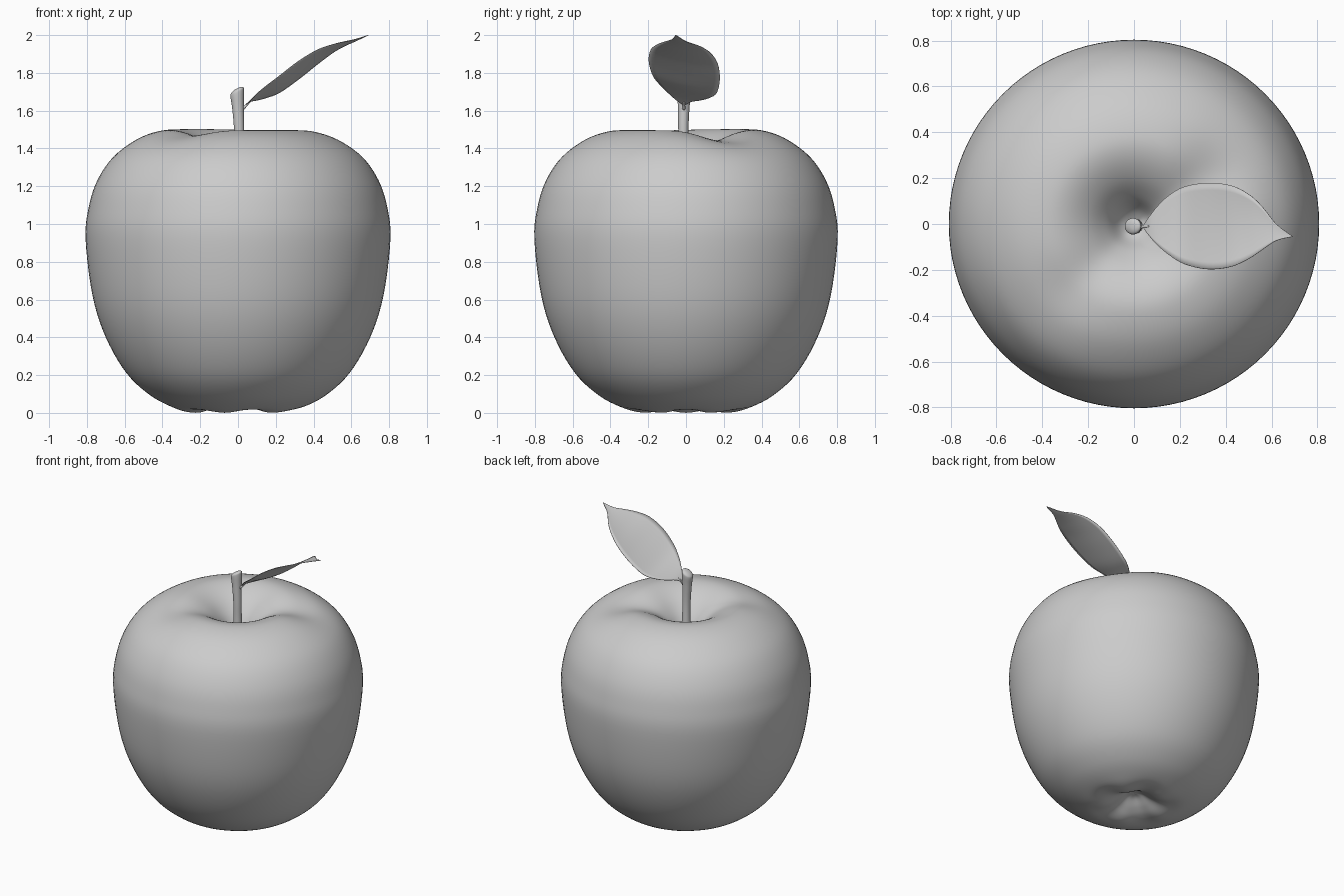
import bpy, bmesh, math
from mathutils import Vector

if "Cube" in bpy.data.objects:
    bpy.data.objects.remove(bpy.data.objects["Cube"])

grey = bpy.data.materials.new("plain grey")
grey.diffuse_color = (0.6, 0.6, 0.6, 1)
grey.use_nodes = True
grey.node_tree.nodes["Principled BSDF"].inputs["Base Color"].default_value = grey.diffuse_color


def spline(pts, steps):
    """Catmull-Rom curve through points of any dimension."""
    p = [pts[0]] + list(pts) + [pts[-1]]
    out = []
    for i in range(1, len(p) - 2):
        for s in range(steps):
            t = s / steps
            out.append([0.5 * (2 * b + (c - a) * t + (2 * a - 5 * b + 4 * c - d) * t * t
                               + (3 * b - a - 3 * c + d) * t ** 3)
                        for a, b, c, d in zip(p[i - 1], p[i], p[i + 1], p[i + 2])])
    out.append(list(pts[-1]))
    return out


def skin(name, rows, closed=True, cap=True):
    """Bridge rows of points into one smooth object."""
    bm = bmesh.new()
    vs = [[bm.verts.new(c) for c in row] for row in rows]
    n = len(rows[0])
    for a, b in zip(vs, vs[1:]):
        for i in range(n if closed else n - 1):
            j = (i + 1) % n
            bm.faces.new((a[i], a[j], b[j], b[i]))
    if cap:
        bm.faces.new(vs[0][::-1])
        bm.faces.new(vs[-1])
    bmesh.ops.remove_doubles(bm, verts=bm.verts, dist=0.0002)
    if closed:
        bmesh.ops.recalc_face_normals(bm, faces=bm.faces)
    me = bpy.data.meshes.new(name)
    bm.to_mesh(me)
    bm.free()
    me.materials.append(grey)
    for f in me.polygons:
        f.use_smooth = True
    ob = bpy.data.objects.new(name, me)
    bpy.context.collection.objects.link(ob)
    return ob


def bump(a, centre, width):
    d = (a - math.radians(centre) + math.pi) % (2 * math.pi) - math.pi
    return math.exp(-(d / math.radians(width)) ** 2)


# Apple body: lathe profile with soft grooves in the shoulder and lobes below
profile = [(0.002, 0.10), (0.05, 0.09), (0.11, 0.05), (0.17, 0.02), (0.24, 0.01), (0.33, 0.025),
           (0.46, 0.09), (0.59, 0.21), (0.70, 0.40), (0.77, 0.62), (0.807, 0.92), (0.79, 1.09),
           (0.745, 1.23), (0.66, 1.355), (0.53, 1.45), (0.40, 1.493), (0.30, 1.488),
           (0.20, 1.44), (0.12, 1.365), (0.06, 1.28), (0.002, 1.24)]
rows = []
for r, z in spline(profile, 5):
    row = []
    for i in range(96):
        a = 2 * math.pi * i / 96
        g = 0.055 * bump(a, 30, 24) + 0.03 * bump(a, 228, 22) - 0.006 * bump(a, 130, 50)
        top = math.exp(-((r - 0.38) / 0.2) ** 2) if z > 1.1 else 0
        low = math.exp(-((r - 0.2) / 0.1) ** 2) if z < 0.3 else 0
        zz = z - g * top + 0.01 * low * math.cos(5 * a)
        row.append((r * math.cos(a), r * 0.995 * math.sin(a), zz))
    rows.append(row)
skin("apple_body", rows)

# Stem: tapered, slightly bent, with a slanted rounded top
rows = []
for x, y, z, r, slant in spline([(0.005, -0.01, 1.22, 0.034, 0), (0.006, -0.012, 1.38, 0.027, 0),
                                 (0.006, -0.014, 1.5, 0.027, 0), (0.0, -0.012, 1.62, 0.031, 0.2),
                                 (-0.004, -0.01, 1.69, 0.036, 0.45), (-0.004, -0.01, 1.708, 0.032, 0.5),
                                 (-0.003, -0.01, 1.717, 0.018, 0.5), (-0.003, -0.01, 1.719, 0.003, 0.5)], 4):
    rows.append([(x + r * math.cos(a), y + r * math.sin(a), z + slant * r * math.cos(a))
                 for a in [2 * math.pi * i / 20 for i in range(20)]])
skin("stem", rows)

# Leaf: x, near edge y, far edge y, near edge z, far edge z
stations = [(0.04, -0.014, -0.006, 1.63, 1.63), (0.065, -0.05, 0.03, 1.655, 1.648),
            (0.10, -0.09, 0.075, 1.69, 1.655), (0.15, -0.133, 0.123, 1.732, 1.668),
            (0.22, -0.175, 0.163, 1.785, 1.695), (0.32, -0.197, 0.179, 1.862, 1.765),
            (0.42, -0.187, 0.169, 1.922, 1.845), (0.50, -0.152, 0.13, 1.95, 1.905),
            (0.56, -0.112, 0.075, 1.965, 1.94), (0.62, -0.073, 0.0, 1.978, 1.967),
            (0.69, -0.056, -0.052, 2.0, 2.0)]
rows = []
for x, y0, y1, z0, z1 in spline(stations, 4):
    row = []
    for i in range(13):
        t = i / 12
        sag = 0.012 * (1 - (2 * t - 1) ** 2) * (y1 - y0) / 0.37
        row.append((x, y0 + (y1 - y0) * t, z0 + (z1 - z0) * t - sag))
    rows.append(row)
leaf = skin("leaf", rows, closed=False, cap=False)
thick = leaf.modifiers.new("thickness", "SOLIDIFY")
thick.thickness = 0.003
thick.offset = 0

# Short stalk joining the leaf to the stem
rows = []
start, end = Vector((0.02, -0.012, 1.605)), Vector((0.065, -0.01, 1.65))
for k in range(5):
    c = start.lerp(end, k / 4)
    r = 0.010 - 0.0015 * k
    rows.append([(c.x - 0.7 * r * math.cos(a), c.y + r * math.sin(a), c.z + 0.7 * r * math.cos(a))
                 for a in [2 * math.pi * i / 10 for i in range(10)]])
skin("leaf_stalk", rows)
